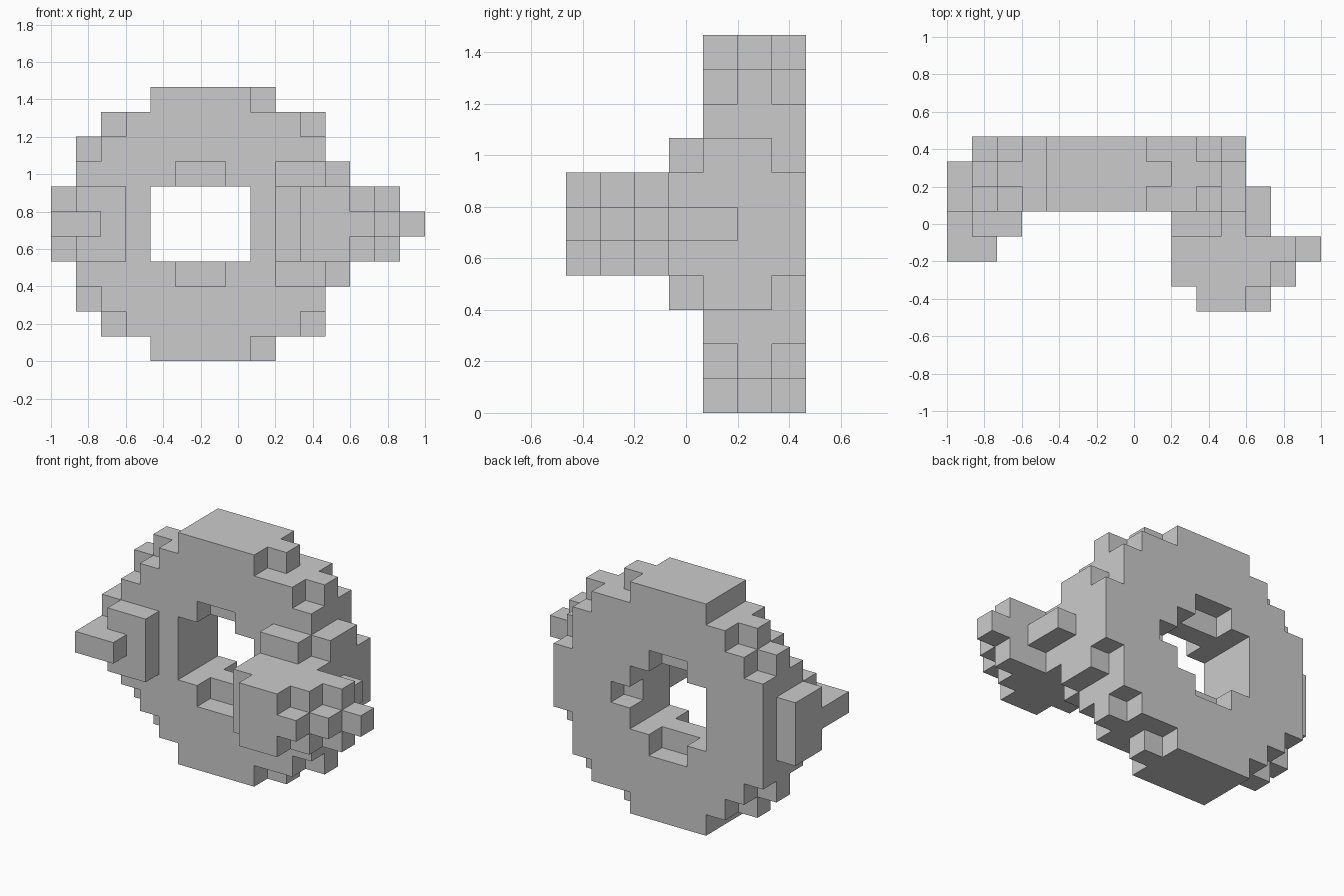
import bpy, bmesh, math
from mathutils import Vector

if "Cube" in bpy.data.objects:
    bpy.data.objects.remove(bpy.data.objects["Cube"])

S = 2 / 15                              # edge of one block
ORIGIN = Vector((-1, -3.5 * S, 0))      # grid corner: 15 x 7 x 11 blocks
MID = 5                                 # middle layer; the model mirrors above/below it


def span(i, j, d):
    """Blocks for inclusive x range i, y range j, and distance range d from the middle layer."""
    return {(x, y, MID + s * h)
            for x in range(i[0], i[1] + 1)
            for y in range(j[0], j[1] + 1)
            for h in range(d[0], d[1] + 1)
            for s in (-1, 1)}


# Ring: two outer slices and a slightly wider middle slice
outer = [(1, 11), (1, 11), (1, 11), (2, 10), (3, 9), (4, 7)]
middle = [(0, 11), (0, 11), (1, 11), (1, 10), (2, 10), (4, 8)]
ring = set()
for d in range(6):
    ring |= span(outer[d], (4, 4), (d, d)) | span(outer[d], (6, 6), (d, d))
    ring |= span(middle[d], (5, 5), (d, d))
ring -= span((11, 11), (6, 6), (2, 2))      # clipped rear corner

# Opening through the ring, with shallow notches front and back
ring -= span((4, 7), (4, 6), (0, 1))
for y in (4, 6):
    ring -= span((5, 6), (y, y), (2, 2))
ring -= span((8, 8), (6, 6), (0, 0))

# Small stepped knob on the left
left_knob = (span((0, 0), (4, 4), (0, 1)) | span((1, 2), (3, 3), (0, 1))
             | span((0, 1), (2, 3), (0, 0)))

# Large stepped knob on the right, its middle layer one block longer
right_knob = span((9, 10), (3, 3), (2, 2)) | span((12, 12), (4, 4), (0, 0))
for y, (a, b) in enumerate([(10, 11), (9, 12), (9, 13), (9, 11)]):
    right_knob |= span((a, b), (y, y), (0, 1)) | span((b + 1, b + 1), (y, y), (0, 0))

parts = {"ring": ring, "left_knob": left_knob, "right_knob": right_knob}
solid = set().union(*parts.values())


def build(name, cells):
    """Skin the blocks, leaving out faces buried inside the whole model."""
    bm = bmesh.new()
    for c in sorted(cells):
        for axis in range(3):
            for side in (0, 1):
                n = list(c)
                n[axis] += 2 * side - 1
                if tuple(n) in solid:
                    continue
                u, v = (axis + 1) % 3, (axis + 2) % 3
                quad = []
                for a, b in ((0, 0), (1, 0), (1, 1), (0, 1)):
                    p = Vector(c)
                    p[axis] += side
                    p[u] += a
                    p[v] += b
                    quad.append(bm.verts.new(ORIGIN + p * S))
                bm.faces.new(quad if side else quad[::-1])
    bmesh.ops.remove_doubles(bm, verts=bm.verts, dist=1e-4)
    bmesh.ops.dissolve_limit(bm, angle_limit=math.radians(1),
                             verts=bm.verts, edges=bm.edges)
    mesh = bpy.data.meshes.new(name)
    bm.to_mesh(mesh)
    bm.free()
    bpy.context.collection.objects.link(bpy.data.objects.new(name, mesh))


for name, cells in parts.items():
    build(name, cells)
